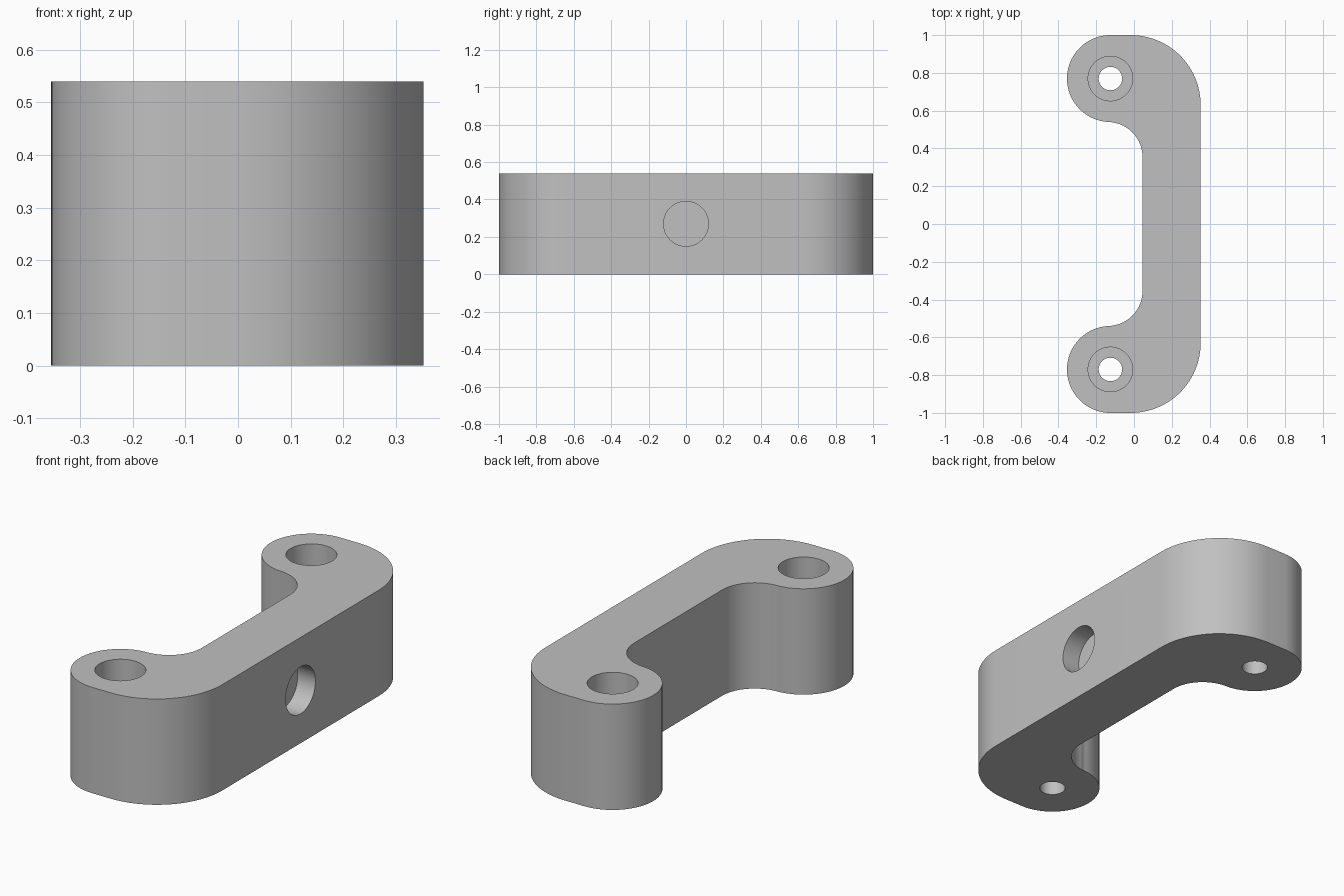
import bpy, bmesh
from math import cos, sin, radians, pi
from mathutils import Matrix

cube = bpy.data.objects.get("Cube")
if cube:
    bpy.data.objects.remove(cube, do_unlink=True)

HEIGHT = 0.54
HOLE_X, HOLE_Y = -0.125, 0.77

grey = bpy.data.materials.new("plain grey")
grey.use_nodes = True
grey.diffuse_color = (0.53, 0.53, 0.53, 1)
grey.node_tree.nodes["Principled BSDF"].inputs["Base Color"].default_value = grey.diffuse_color


def arc(cx, cy, r, start, end, steps):
    angles = [radians(start + (end - start) * i / steps) for i in range(steps + 1)]
    return [(cx + r * cos(a), cy + r * sin(a)) for a in angles]


def make_object(name, bm):
    bmesh.ops.recalc_face_normals(bm, faces=bm.faces)
    mesh = bpy.data.meshes.new(name)
    bm.to_mesh(mesh)
    bm.free()
    mesh.materials.append(grey)
    obj = bpy.data.objects.new(name, mesh)
    bpy.context.collection.objects.link(obj)
    return obj


def cylinder_cutter(name, radius, depth, matrix):
    bm = bmesh.new()
    bmesh.ops.create_cone(bm, cap_ends=True, segments=64, radius1=radius,
                          radius2=radius, depth=depth, matrix=matrix)
    obj = make_object(name, bm)
    obj.hide_render = True
    return obj


# Handle outline: outer corner, rounded foot, inner fillet, then mirrored
half = arc(-0.017, 0.63, 0.37, 0, 90, 24)
half += arc(HOLE_X, HOLE_Y, 0.23, 90, 270, 40)
half += arc(-0.14, 0.355, 0.185, 85, 0, 20)
outline = half + [(x, -y) for x, y in reversed(half)]

bm = bmesh.new()
base = bm.faces.new([bm.verts.new((x, y, 0)) for x, y in outline])
extruded = bmesh.ops.extrude_face_region(bm, geom=[base], use_keep_orig=True)
top = [v for v in extruded["geom"] if isinstance(v, bmesh.types.BMVert)]
bmesh.ops.translate(bm, verts=top, vec=(0, 0, HEIGHT))
handle = make_object("pull_handle", bm)

# Counterbored screw holes in both feet
cutters = []
for side in (-1, 1):
    cutters.append(cylinder_cutter("screw_hole_cutter", 0.062, 2,
                                   Matrix.Translation((HOLE_X, side * HOLE_Y, 0))))
    cutters.append(cylinder_cutter("counterbore_cutter", 0.118, 1,
                                   Matrix.Translation((HOLE_X, side * HOLE_Y, 0.2 + 0.5))))

# Shallow blind recess in the outer face
cutters.append(cylinder_cutter("recess_cutter", 0.12, 0.2,
                               Matrix.Translation((0.353, 0, HEIGHT / 2)) @ Matrix.Rotation(pi / 2, 4, "Y")))

bpy.context.view_layer.objects.active = handle
for cutter in cutters:
    mod = handle.modifiers.new("cut", "BOOLEAN")
    mod.operation = "DIFFERENCE"
    mod.solver = "EXACT"
    mod.object = cutter
    bpy.ops.object.modifier_apply(modifier=mod.name)
for cutter in cutters:
    bpy.data.objects.remove(cutter, do_unlink=True)

# Smooth the curved walls, keep the rims sharp
bpy.ops.object.select_all(action="DESELECT")
handle.select_set(True)
bpy.ops.object.shade_smooth_by_angle(angle=radians(30))
